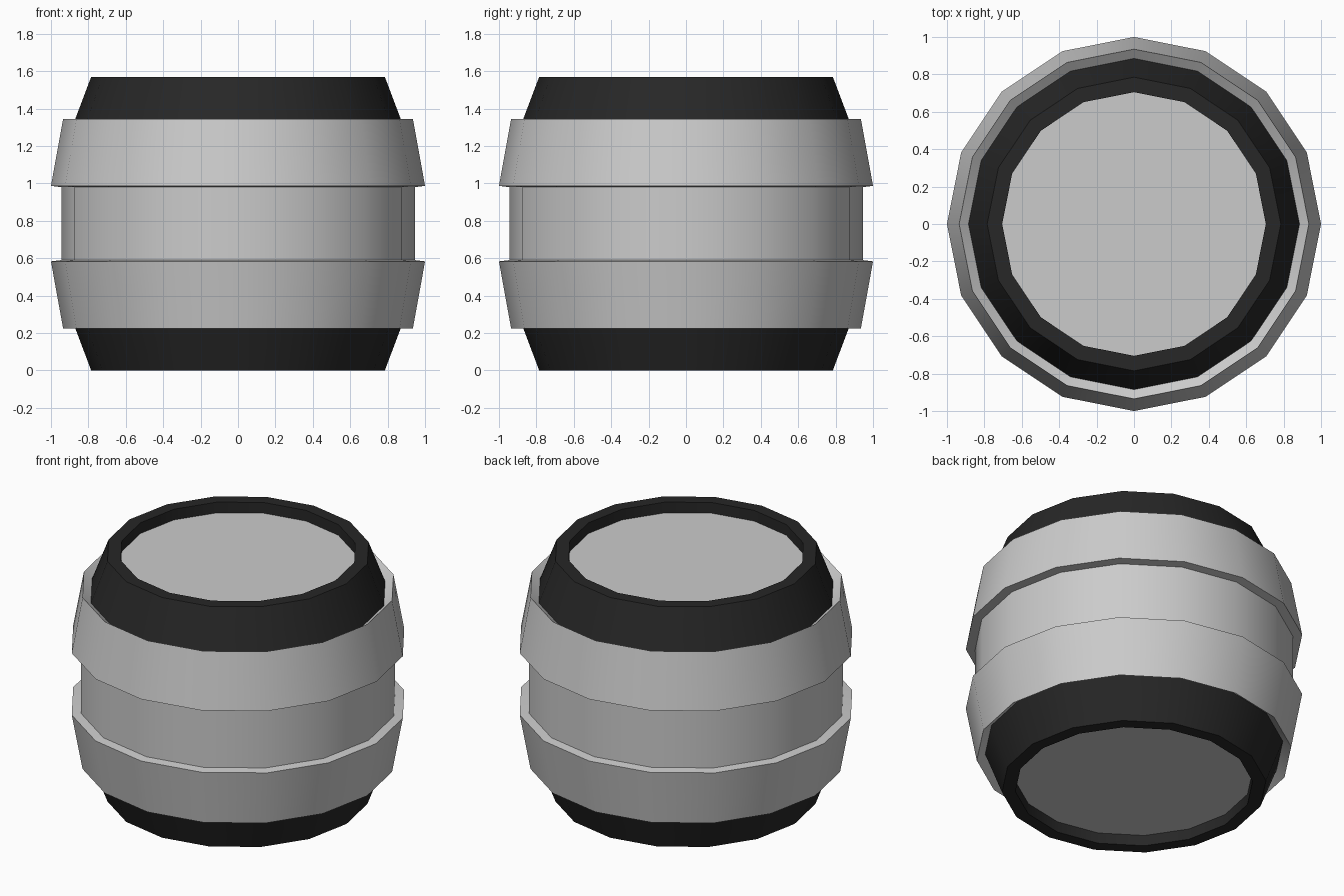
import bpy, bmesh, math

if "Cube" in bpy.data.objects:
    bpy.data.objects.remove(bpy.data.objects["Cube"])

SIDES = 16
HEIGHT = 1.57

black = bpy.data.materials.new("black")
black.diffuse_color = (0.02, 0.02, 0.02, 1)
black.use_nodes = True
black.node_tree.nodes["Principled BSDF"].inputs["Base Color"].default_value = black.diffuse_color


def finish(bm, name, mat=None):
    mesh = bpy.data.meshes.new(name)
    bm.to_mesh(mesh)
    bm.free()
    ob = bpy.data.objects.new(name, mesh)
    bpy.context.collection.objects.link(ob)
    if mat:
        mesh.materials.append(mat)
    bpy.ops.object.select_all(action='DESELECT')
    ob.select_set(True)
    bpy.context.view_layer.objects.active = ob
    bpy.ops.object.shade_smooth_by_angle(angle=math.radians(30))
    return ob


def ring(bm, r, z):
    return [bm.verts.new((r * math.cos(2 * math.pi * i / SIDES),
                          r * math.sin(2 * math.pi * i / SIDES), z))
            for i in range(SIDES)]


def lathe(name, profile, mat=None):
    """Revolve an (r, z) profile listed upwards along its outside."""
    bm = bmesh.new()
    rings = [ring(bm, r, z) for r, z in profile]
    for a, b in zip(rings, rings[1:]):
        for i in range(SIDES):
            j = (i + 1) % SIDES
            bm.faces.new((a[i], a[j], b[j], b[i]))
    return finish(bm, name, mat)


def lid(name, r, z, up):
    bm = bmesh.new()
    verts = ring(bm, r, z)
    bm.faces.new(verts if up else verts[::-1])
    return finish(bm, name)


def flipped(profile):
    return [(r, HEIGHT - z) for r, z in reversed(profile)]


# Straight middle wall
lathe("barrel_middle", [(0.945, 0.59), (0.945, 0.98)])

# Flared bands with an inward-sloping lip
band = [(0.945, 0.98), (1.0, 0.987), (0.935, 1.345), (0.885, 1.305)]
lathe("upper_band", band)
lathe("lower_band", flipped(band))

# Black end collars with a flat rim and a recess
collar = [(0.885, 1.305), (0.785, HEIGHT), (0.705, HEIGHT), (0.705, 1.50)]
lathe("upper_collar", collar, black)
lathe("lower_collar", flipped(collar), black)

# Recessed end discs
lid("top_lid", 0.705, 1.50, True)
lid("bottom_lid", 0.705, HEIGHT - 1.50, False)
